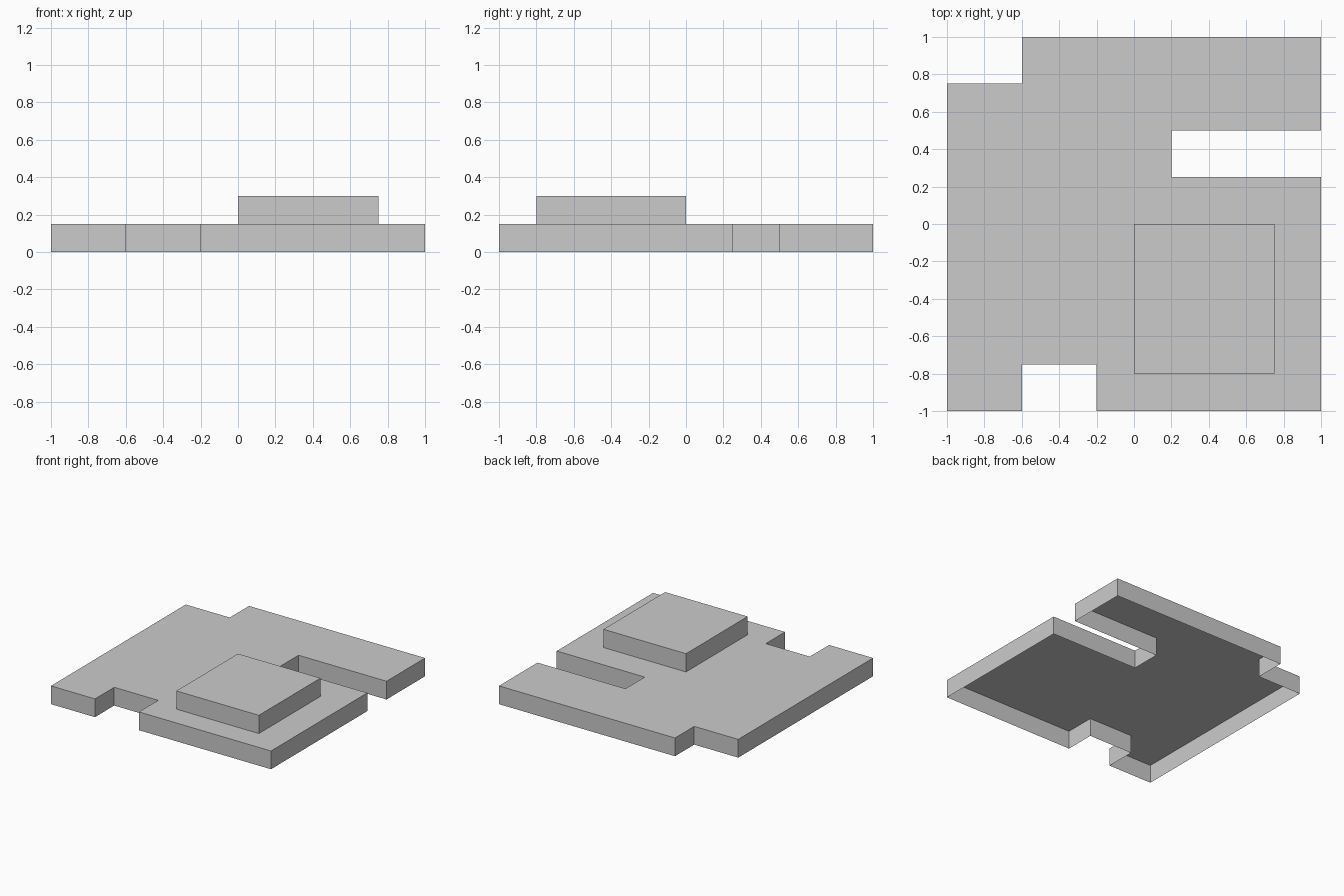
import bpy, bmesh

if "Cube" in bpy.data.objects:
    bpy.data.objects.remove(bpy.data.objects["Cube"])


def open_block(name, outline, z0, z1):
    """Flat-topped shell with upright walls and no underside (outline runs counter-clockwise)."""
    bm = bmesh.new()
    low = [bm.verts.new((x, y, z0)) for x, y in outline]
    high = [bm.verts.new((x, y, z1)) for x, y in outline]
    n = len(outline)
    for i in range(n):
        j = (i + 1) % n
        bm.faces.new((low[i], low[j], high[j], high[i]))
    bm.faces.new(high)
    mesh = bpy.data.meshes.new(name)
    bm.to_mesh(mesh)
    bm.free()
    obj = bpy.data.objects.new(name, mesh)
    bpy.context.collection.objects.link(obj)
    return obj


# Notched base slab: front notch, right-hand slot, cut back-left corner
open_block("base_slab", [
    (-1, -1), (-0.6, -1), (-0.6, -0.75), (-0.2, -0.75), (-0.2, -1),
    (1, -1), (1, 0.25), (0.2, 0.25), (0.2, 0.5), (1, 0.5),
    (1, 1), (-0.6, 1), (-0.6, 0.75), (-1, 0.75),
], 0, 0.15)

# Raised block sitting on the slab
open_block("raised_block", [(0, -0.8), (0.75, -0.8), (0.75, 0), (0, 0)], 0.15, 0.3)
